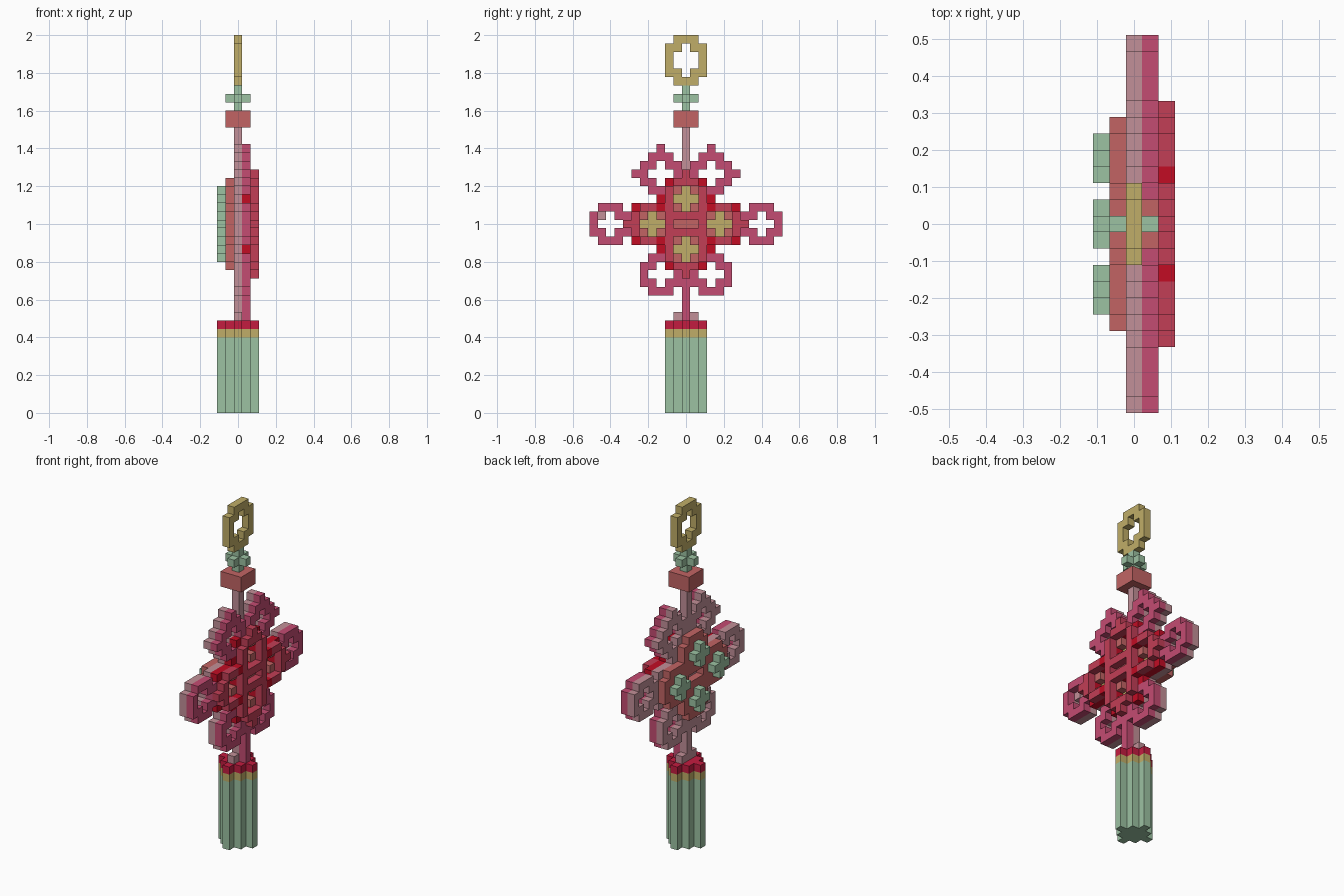
import bpy, bmesh

if "Cube" in bpy.data.objects:
    bpy.data.objects.remove(bpy.data.objects["Cube"], do_unlink=True)

U = 2 / 45  # edge of one block


def material(name, r, g, b):
    lin = [((c / 255 + 0.055) / 1.055) ** 2.4 if c > 10 else c / 255 / 12.92 for c in (r, g, b)]
    m = bpy.data.materials.new(name)
    m.use_nodes = True
    m.diffuse_color = (*lin, 1)
    m.node_tree.nodes["Principled BSDF"].inputs["Base Color"].default_value = (*lin, 1)
    return m


gold = material("gold", 192, 174, 104)
green = material("pale green", 156, 194, 162)
salmon = material("salmon", 194, 100, 100)
mauve = material("mauve", 194, 144, 152)
pink = material("pink", 196, 76, 114)
crimson = material("crimson", 194, 62, 86)
red = material("bright red", 194, 12, 36)
cherry = material("cherry red", 196, 28, 64)

# The four corner offsets of each block side, in turning order
SIDES = {}
for axis in range(3):
    for s in (-1, 1):
        quad = []
        for p, q in ((0, 0), (1, 0), (1, 1), (0, 1)):
            c = [0, 0, 0]
            c[axis] = (s + 1) // 2
            c[(axis + 1) % 3], c[(axis + 2) % 3] = p, q
            quad.append(c)
        n = [0, 0, 0]
        n[axis] = s
        SIDES[tuple(n)] = quad if s > 0 else quad[::-1]


def blocks(name, cells, mat):
    """Join blocks (x, y, z indices) into one object with only its outer faces."""
    cells = set(cells)
    bm = bmesh.new()
    verts = {}
    for x, y, z in sorted(cells):
        for n, quad in SIDES.items():
            if (x + n[0], y + n[1], z + n[2]) in cells:
                continue
            corner = []
            for a, b, c in quad:
                key = (x + a, y + b, z + c)
                if key not in verts:
                    verts[key] = bm.verts.new(((key[0] - .5) * U, (key[1] - .5) * U, key[2] * U))
                corner.append(verts[key])
            bm.faces.new(corner)
    me = bpy.data.meshes.new(name)
    bm.to_mesh(me)
    bm.free()
    me.materials.append(mat)
    ob = bpy.data.objects.new(name, me)
    bpy.context.collection.objects.link(ob)


def box(name, half_x, half_y, z0, z1, mat, x=0, y=0):
    """Box centred on a block, from row z0 up to row z1."""
    bpy.ops.mesh.primitive_cube_add(size=1, location=(x * U, y * U, (z0 + z1) / 2 * U))
    ob = bpy.context.object
    ob.name = name
    ob.scale = (half_x * 2 * U, half_y * 2 * U, (z1 - z0) * U)
    bpy.ops.object.transform_apply(location=False, rotation=False, scale=True)
    ob.data.materials.append(mat)


def pattern(centres, rule):
    """Cells of a 5 x 5 motif about each centre, kept by a rule on the offsets."""
    return {(cy + a, cz + b) for cy, cz in centres for a in range(-2, 3) for b in range(-2, 3)
            if rule(abs(a), abs(b))}


def layer(x, cells):
    return {(x, y, z) for y, z in cells}


def is_loop(a, b):
    return 2 <= a + b <= 3


def is_plus(a, b):
    return a + b <= 1


OUTER = [(9, 22), (-9, 22), (3, 28), (-3, 28), (3, 16), (-3, 16)]
INNER = [(0, 25), (0, 19), (4, 22), (-4, 22)]

# Knot layout shared by the layers
outer = pattern(OUTER, is_loop) | {(s * y, z) for s in (-1, 1) for y, z in ((3, 31), (6, 28))}
plus = pattern(INNER, is_plus)
frames = pattern(INNER, lambda a, b: max(a, b) == 2)
inner_corners = pattern(INNER, lambda a, b: a == b == 1)
bridges = {(y, z) for y in range(-3, 4) for z in (19, 25)}
centre = {(y, 22) for y in (-1, 0, 1)}
low_cord = {(0, z) for z in range(11, 17)}
cord = {(0, z) for z in range(11, 34)}

# Cord and knot layers, from the -x side to the +x side
blocks("rear_studs", layer(-2, plus), green)
blocks("rear_loops", layer(-1, pattern(INNER, is_loop)), salmon)
backing = (outer | frames | inner_corners | bridges | centre | cord | {(-1, 11), (1, 11)}) - plus
blocks("knot_backing", layer(0, backing), mauve)
blocks("knot_hearts", layer(0, plus), gold)
accents = (frames | bridges) - plus - inner_corners - centre
blocks("knot_accents", layer(1, accents), red)
blocks("knot_inlay", layer(1, (inner_corners | centre) - plus), salmon)
petals = (outer | low_cord) - accents - inner_corners - {(-10, 23)}
blocks("outer_loops", layer(1, petals), pink)
beads = {(s * 3, z) for s in (-1, 1) for z in (20, 24)}
tips = {(7, 22), (-7, 22), (0, 28), (0, 16)}
face = (pattern(INNER, lambda a, b: max(a, b) == 2 and a + b < 4) | tips) - beads
blocks("front_loops", layer(2, face), crimson)
blocks("front_beads", layer(2, beads), red)

# Hanging ring
ring = {(s * y, z) for s in (-1, 1) for y, z in
        ((0, 44), (1, 44), (1, 43), (2, 43), (2, 42), (2, 41), (2, 40), (1, 40), (1, 39), (0, 39))}
blocks("hanging_ring", layer(0, ring), gold)

# Star bead and square bead
star = {(0, 0, 36), (0, 0, 37), (0, 0, 38), (1, 0, 37), (-1, 0, 37), (0, 1, 37), (0, -1, 37)}
blocks("star_bead", star, green)
box("square_bead", 1.5, 1.5, 34, 36, salmon)

# Tassel: stepped diamond in plan, with two bands on top
diamond = [(x, y) for x in range(-2, 3) for y in range(-2, 3) if abs(x) + abs(y) <= 2]
for name, rows, mat in (("tassel_strands", range(0, 9), green),
                        ("tassel_band", range(9, 10), gold),
                        ("tassel_cap", range(10, 11), cherry)):
    blocks(name, [(x, y, z) for x, y in diamond for z in rows], mat)
